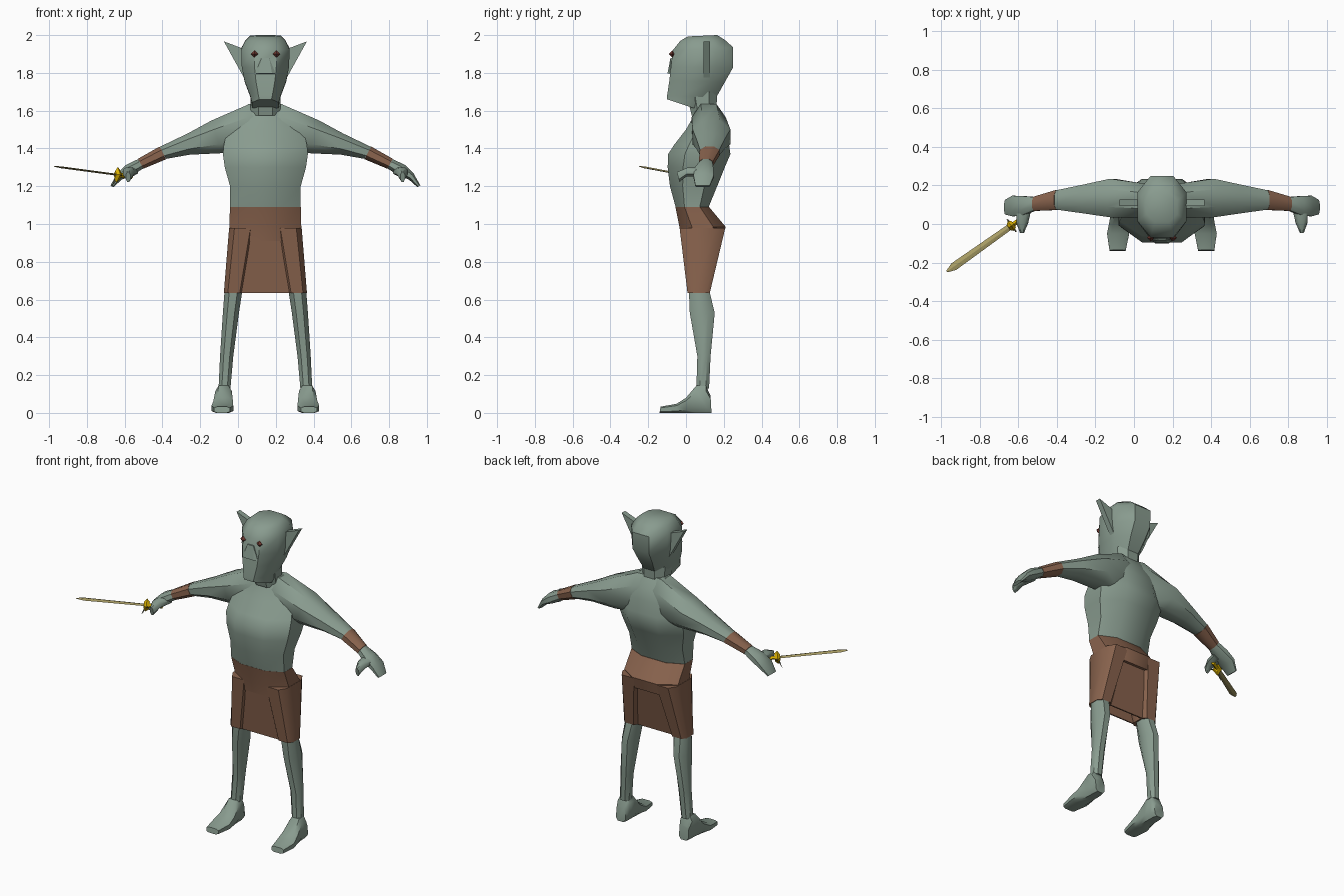
import bpy, bmesh, math
from mathutils import Vector

if "Cube" in bpy.data.objects:
    bpy.data.objects.remove(bpy.data.objects["Cube"])

CX = 0.145  # body centre line; the sword reaches out on the other side


def material(name, rgb):
    m = bpy.data.materials.new(name)
    m.diffuse_color = (*rgb, 1)
    m.use_nodes = True
    m.node_tree.nodes["Principled BSDF"].inputs["Base Color"].default_value = m.diffuse_color
    return m


SKIN = material("grey_green_skin", (0.25, 0.33, 0.275))
CLOTH = material("brown_cloth", (0.25, 0.125, 0.075))
EYE = material("red_brown_eye", (0.16, 0.04, 0.03))
BLADE = material("dull_brass", (0.40, 0.34, 0.13))
GOLD = material("gold", (0.70, 0.43, 0.0))
DARK = material("dark_iron", (0.06, 0.055, 0.03))


def finish(name, bm, mat, smooth=True):
    bmesh.ops.recalc_face_normals(bm, faces=bm.faces)
    me = bpy.data.meshes.new(name)
    bm.to_mesh(me)
    bm.free()
    me.materials.append(mat)
    if smooth:
        me.shade_smooth()
        me.set_sharp_from_angle(angle=math.radians(42))
    ob = bpy.data.objects.new(name, me)
    bpy.context.collection.objects.link(ob)
    return ob


def loft(name, mat, axis, rings, side=1, cut=0.27):
    """Skin chamfered boxes along an axis.
    ring = (position at low b, position at high b, a0, a1, b0, b1)"""
    bm = bmesh.new()
    loops = []
    for lo, hi, a0, a1, b0, b1 in rings:
        c, d = cut, 1 - cut
        loop = []
        for u, v in ((c, 0), (d, 0), (1, c), (1, d), (d, 1), (c, 1), (0, d), (0, c)):
            a, b, p = a0 + u * (a1 - a0), b0 + v * (b1 - b0), lo + v * (hi - lo)
            x, y, z = {"x": (p, a, b), "y": (a, p, b), "z": (a, b, p)}[axis]
            loop.append(bm.verts.new((CX + side * x, y, z)))
        loops.append(loop)
    for l0, l1 in zip(loops, loops[1:]):
        for i in range(8):
            j = (i + 1) % 8
            bm.faces.new((l0[i], l0[j], l1[j], l1[i]))
    bm.faces.new(loops[0])
    bm.faces.new(loops[-1])
    return finish(name, bm, mat)


def hull(name, mat, points):
    bm = bmesh.new()
    for p in points:
        bm.verts.new(p)
    res = bmesh.ops.convex_hull(bm, input=bm.verts)
    loose = [v for v in bm.verts if not v.link_faces]
    bmesh.ops.delete(bm, geom=loose, context="VERTS")
    return finish(name, bm, mat, False)


def column(name, mat, rows):
    """Centred loft going up: row = (z front, z back, half width, y front, y back)"""
    return loft(name, mat, "z", [(f, b, -w, w, y0, y1) for f, b, w, y0, y1 in rows])


# Torso, neck and head
column("torso", SKIN, [
    (1.09, 1.09, .187, -.055, .12), (1.2, 1.2, .187, -.085, .165),
    (1.3, 1.3, .215, -.097, .205), (1.37, 1.37, .225, -.095, .235),
    (1.42, 1.42, .22, -.062, .228), (1.5, 1.5, .20, 0, .215),
    (1.57, 1.57, .16, .04, .195), (1.635, 1.635, .09, .06, .155)])
column("neck", SKIN, [(1.575, 1.575, .08, .03, .16), (1.70, 1.70, .08, .0, .165)])
column("head", SKIN, [
    (1.66, 1.60, .07, -.10, .08), (1.68, 1.67, .08, -.10, .16),
    (1.76, 1.75, .11, -.088, .205), (1.83, 1.83, .125, -.08, .25),
    (1.92, 1.935, .128, -.07, .25), (1.97, 1.975, .105, -.03, .205),
    (1.993, 2.0, .08, .01, .165)])

# Nose wedge
hull("nose", SKIN, [(CX + s * x, y, z) for s in (-1, 1) for x, y, z in (
    (.02, -.082, 1.88), (.055, -.085, 1.795), (.035, -.098, 1.797),
    (.02, -.05, 1.88), (.055, -.06, 1.795))])

# Hips and hanging cloth panels
column("hips", CLOTH, [
    (.91, .91, .195, -.02, .188), (.985, .985, .19, -.035, .21),
    (1.09, 1.09, .188, -.056, .122)])
for name, top, bottom in (("front_panel", -.022, .018), ("back_panel", .178, .098)):
    hull(name, CLOTH, [(CX + s * x, y + t, z) for s in (-1, 1) for t in (0, .008)
                       for x, y, z in ((.075, top, .97), (.13, bottom, .635))])

for side, tag in ((-1, "right"), (1, "left")):
    # Ear and eye
    hull(tag + "_ear", SKIN, [(CX + side * x, y, z) for y in (.093, .127) for x, z in (
        (.11, 1.925), (.22, 1.967), (.15, 1.88), (.10, 1.75))])
    hull(tag + "_eye", EYE, [(CX + side * (.058 + x), -.072 + y, 1.90 + z) for x, y, z in (
        (.02, 0, 0), (-.02, 0, 0), (0, 0, .02), (0, 0, -.02), (0, -.018, 0), (0, .018, 0))])
    # Arm, wrist band and hand
    loft(tag + "_arm", SKIN, "x", [
        (.03, .03, .05, .19, 1.40, 1.632), (.10, .085, .03, .21, 1.38, 1.635),
        (.23, .285, .035, .235, 1.375, 1.548), (.40, .41, .055, .205, 1.367, 1.48),
        (.525, .56, .075, .175, 1.345, 1.408)], side)
    loft(tag + "_wrist_band", CLOTH, "x", [
        (.525, .56, .073, .177, 1.343, 1.41),
        (.645, .675, .068, .142, 1.293, 1.345)], side)
    loft(tag + "_hand", SKIN, "x", [
        (.645, .675, .07, .14, 1.295, 1.343), (.70, .74, .045, .145, 1.26, 1.312),
        (.76, .785, .04, .147, 1.235, 1.267), (.805, .82, .05, .125, 1.195, 1.205)], side)
    loft(tag + "_thumb", SKIN, "y", [
        (.09, .09, .675, .755, 1.255, 1.30), (.0, .01, .695, .755, 1.25, 1.30),
        (-.035, -.048, .715, .738, 1.222, 1.275)], side)
    # Short trouser leg, bare leg and foot
    loft(tag + "_trouser_leg", CLOTH, "z", [
        (.635, .635, .115, .22, .008, .126), (.98, .98, .05, .192, -.034, .208)], side, .2)
    loft(tag + "_leg", SKIN, "z", [
        (.13, .13, .185, .248, .055, .122), (.30, .30, .17, .24, .06, .13),
        (.53, .53, .14, .225, .02, .152), (.66, .66, .12, .215, .015, .12)], side)
    loft(tag + "_foot", SKIN, "y", [
        (.135, .13, .19, .255, 0, .09), (.11, .105, .18, .262, 0, .145),
        (.06, .055, .178, .265, 0, .145), (.0, .0, .172, .275, 0, .08),
        (-.05, -.05, .17, .285, 0, .048), (-.14, -.135, .188, .272, 0, .033)], side, .2)

# Sword: blade, guard and grip laid out along one direction
base, tip = Vector((-.635, -.008, 1.26)), Vector((-.972, -.247, 1.305))
along = (tip - base).normalized()
across = along.cross(Vector((0, 0, 1))).normalized()
up = across.cross(along)


def sword_part(name, mat, rows):
    """row = (distance along, half width, half height) of a diamond section"""
    hull(name, mat, [base + along * d + v for d, w, h in rows
                     for v in (across * w, across * -w, up * h, up * -h)])


length = (tip - base).length
sword_part("blade", BLADE, [(0, .016, .005), (length - .045, .021, .005), (length, .005, .002)])
sword_part("guard", GOLD, [(-.012, .02, .025), (.006, .03, .042), (.02, .015, .02)])
sword_part("crossbar", DARK, [(-.004, .04, .006), (.004, .04, .006)])
sword_part("grip", GOLD, [(-.09, .012, .012), (0, .012, .012)])
hull("guard_spike", DARK, [base + v for v in (
    Vector((-.035, -.01, -.065)), Vector((-.01, .006, -.01)),
    Vector((.006, -.006, -.01)), Vector((.0, .0, .03)))])
